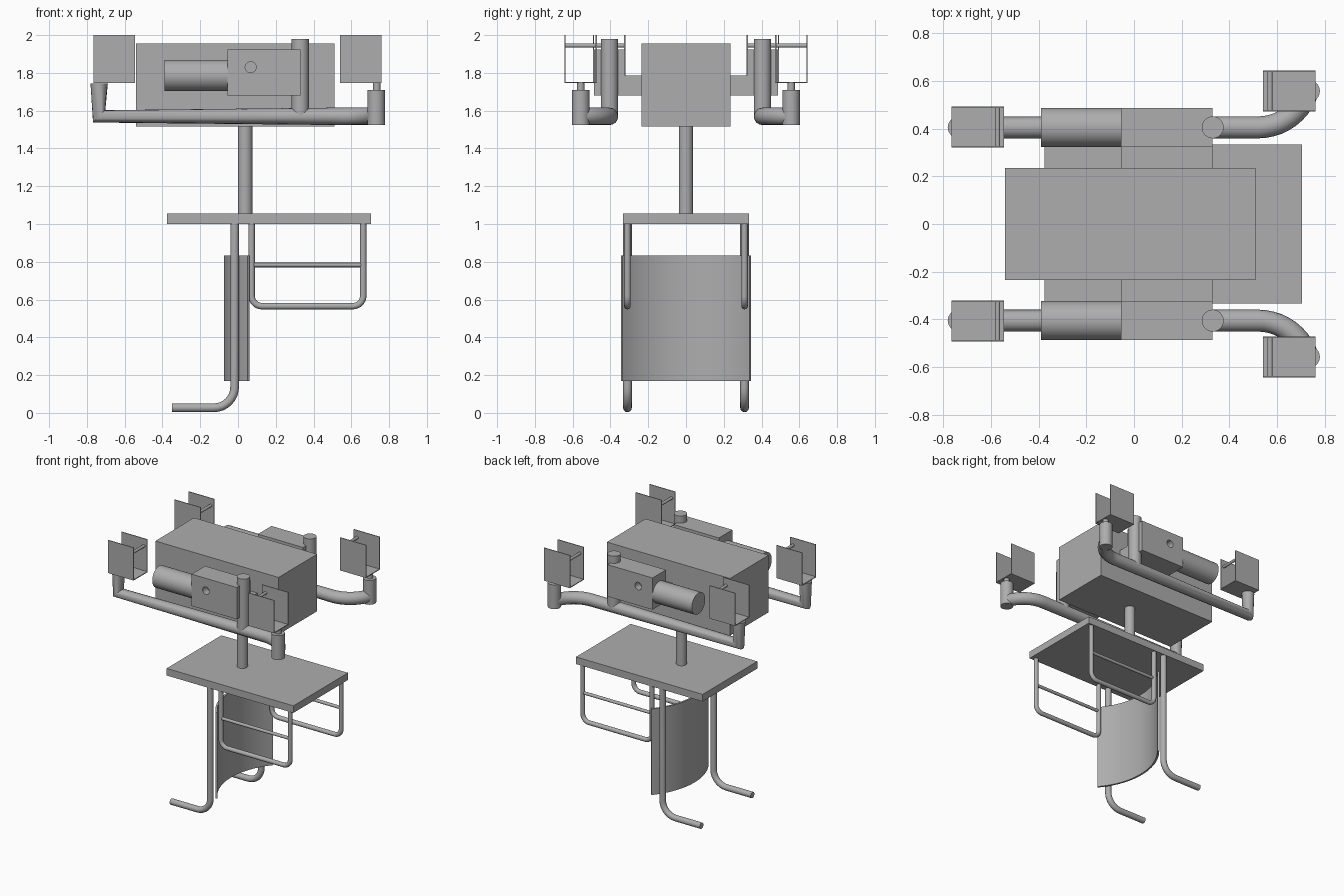
import bpy, math
from mathutils import Vector

if "Cube" in bpy.data.objects:
    bpy.data.objects.remove(bpy.data.objects["Cube"])

grey = bpy.data.materials.new("plain grey")
grey.diffuse_color = (0.42, 0.42, 0.42, 1)
grey.use_nodes = True
grey.node_tree.nodes["Principled BSDF"].inputs["Base Color"].default_value = grey.diffuse_color


def finish(ob, name, smooth=True):
    ob.name = name
    ob.data.materials.clear()
    ob.data.materials.append(grey)
    if smooth:
        bpy.ops.object.select_all(action='DESELECT')
        ob.select_set(True)
        bpy.context.view_layer.objects.active = ob
        bpy.ops.object.shade_smooth_by_angle(angle=math.radians(30))
    return ob


def box(name, x, y, z):
    """Box given by its (min, max) range on each axis."""
    bpy.ops.mesh.primitive_cube_add(size=1, location=[sum(r) / 2 for r in (x, y, z)])
    ob = bpy.context.object
    ob.scale = [abs(r[1] - r[0]) for r in (x, y, z)]
    bpy.ops.object.transform_apply(location=False, rotation=False, scale=True)
    return finish(ob, name, False)


def rod(name, a, b, r, sides=32):
    """Capped cylinder from point a to point b."""
    a, b = Vector(a), Vector(b)
    bpy.ops.mesh.primitive_cylinder_add(vertices=sides, radius=r, depth=(b - a).length,
                                        location=(a + b) / 2)
    ob = bpy.context.object
    ob.rotation_euler = (b - a).to_track_quat('Z', 'Y').to_euler()
    return finish(ob, name)


def arc(cx, cz, r, a0, a1, n=8):
    """Points on an arc in a plane, angles in degrees."""
    angles = [math.radians(a0 + (a1 - a0) * i / n) for i in range(n + 1)]
    return [(cx + r * math.cos(t), cz + r * math.sin(t)) for t in angles]


def tube(name, pts, r):
    """Round tube swept along a path."""
    cu = bpy.data.curves.new(name, 'CURVE')
    cu.dimensions = '3D'
    cu.bevel_depth, cu.bevel_resolution, cu.use_fill_caps = r, 6, True
    sp = cu.splines.new('POLY')
    sp.points.add(len(pts) - 1)
    for p, co in zip(sp.points, pts):
        p.co = (*co, 1)
    ob = bpy.data.objects.new(name, cu)
    bpy.context.collection.objects.link(ob)
    bpy.ops.object.select_all(action='DESELECT')
    ob.select_set(True)
    bpy.context.view_layer.objects.active = ob
    bpy.ops.object.convert(target='MESH')
    return finish(bpy.context.object, name)


# Central parts
box("main_body", (-0.54, 0.51), (-0.235, 0.235), (1.515, 1.955))
rod("centre_post", (0.038, 0, 1.05), (0.038, 0, 1.52), 0.038)
box("table_top", (-0.375, 0.705), (-0.333, 0.333), (1.0, 1.055))

# Curved panel behind the legs: ring segment extruded upward
R, half = 0.535, 40.2
outer = arc(0.46, 0, R, 180 - half, 180 + half, 24)
inner = arc(0.46, 0, R - 0.014, 180 + half, 180 - half, 24)
ring = outer + inner
n = len(ring)
verts = [(x, y, z) for z in (0.17, 0.832) for x, y in ring]
m = n // 2
faces = [(i, (i + 1) % n, n + (i + 1) % n, n + i) for i in range(n)]
for i in range(m - 1):
    quad = (i, n - 1 - i, n - 2 - i, i + 1)
    faces += [quad, tuple(n + k for k in reversed(quad))]
mesh = bpy.data.meshes.new("curved_panel")
mesh.from_pydata(verts, [], faces)
panel = bpy.data.objects.new("curved_panel", mesh)
bpy.context.collection.objects.link(panel)
finish(panel, "curved_panel")

for s, side in ((-1, "front"), (1, "back")):
    # Bent leg with foot
    y = 0.31 * s
    leg = [(-0.018, 1.0)] + arc(-0.128, 0.137, 0.11, 0, -90) + [(-0.35, 0.027)]
    tube(f"{side}_leg", [(x, y, z) for x, z in leg], 0.023)

    # Hanging rail and its crossbar
    rail = ([(0.072, 1.0)] + arc(0.127, 0.62, 0.055, 180, 270)
            + arc(0.608, 0.62, 0.055, 270, 360) + [(0.663, 1.0)])
    tube(f"{side}_hanging_rail", [(x, y, z) for x, z in rail], 0.017)
    rod(f"{side}_rail_crossbar", (0.072, y, 0.783), (0.663, y, 0.783), 0.012, 16)

    # Side tube: upright, straight run, outward bend
    y = 0.405 * s
    bend = arc(0.52, 0.405 + 0.22, 0.22, -90, -17, 10)
    tube(f"{side}_side_tube", [(-0.735, y, 1.745), (-0.735, y, 1.57)]
         + [(px, py * s, 1.57) for px, py in bend], 0.046)
    rod(f"{side}_end_post", (0.732, 0.557 * s, 1.523), (0.732, 0.557 * s, 1.71), 0.047)
    rod(f"{side}_end_pin", (0.735, 0.557 * s, 1.70), (0.735, 0.557 * s, 1.752), 0.02, 16)
    rod(f"{side}_tall_post", (0.33, y, 1.57), (0.33, y, 1.98), 0.046)

    # Drive box with round hole, motor and link to the body
    drive = box(f"{side}_drive_box", (-0.055, 0.33), (0.322 * s, 0.486 * s), (1.68, 1.925))
    cutter = rod(f"{side}_hole_cutter", (0.067, 0.43 * s, 1.83), (0.067, 0.55 * s, 1.83), 0.029)
    cutter.hide_render = True
    cutter.hide_set(True)
    hole = drive.modifiers.new("hole", 'BOOLEAN')
    hole.object, hole.operation = cutter, 'DIFFERENCE'
    box(f"{side}_drive_link", (-0.055, 0.33), (0.23 * s, 0.325 * s), (1.68, 1.787))
    rod(f"{side}_motor", (-0.39, y, 1.787), (-0.05, y, 1.787), 0.082, 48)

    # Open channel brackets with a cross pin
    for end, x0, x1, yc, px in (("left", -0.765, -0.545, 0.407, -0.572),
                                ("right", 0.54, 0.76, 0.558, 0.57)):
        lo, hi, t = yc * s - 0.086, yc * s + 0.086, 0.006
        name = f"{side}_{end}_bracket"
        box(name + "_base", (x0, x1), (lo, hi), (1.747, 1.753))
        box(name + "_inner_plate", (x0, x1), (lo, lo + t), (1.747, 2.0))
        box(name + "_outer_plate", (x0, x1), (hi - t, hi), (1.747, 2.0))
        rod(name + "_pin", (px, lo, 1.945), (px, hi, 1.945), 0.011, 16)
